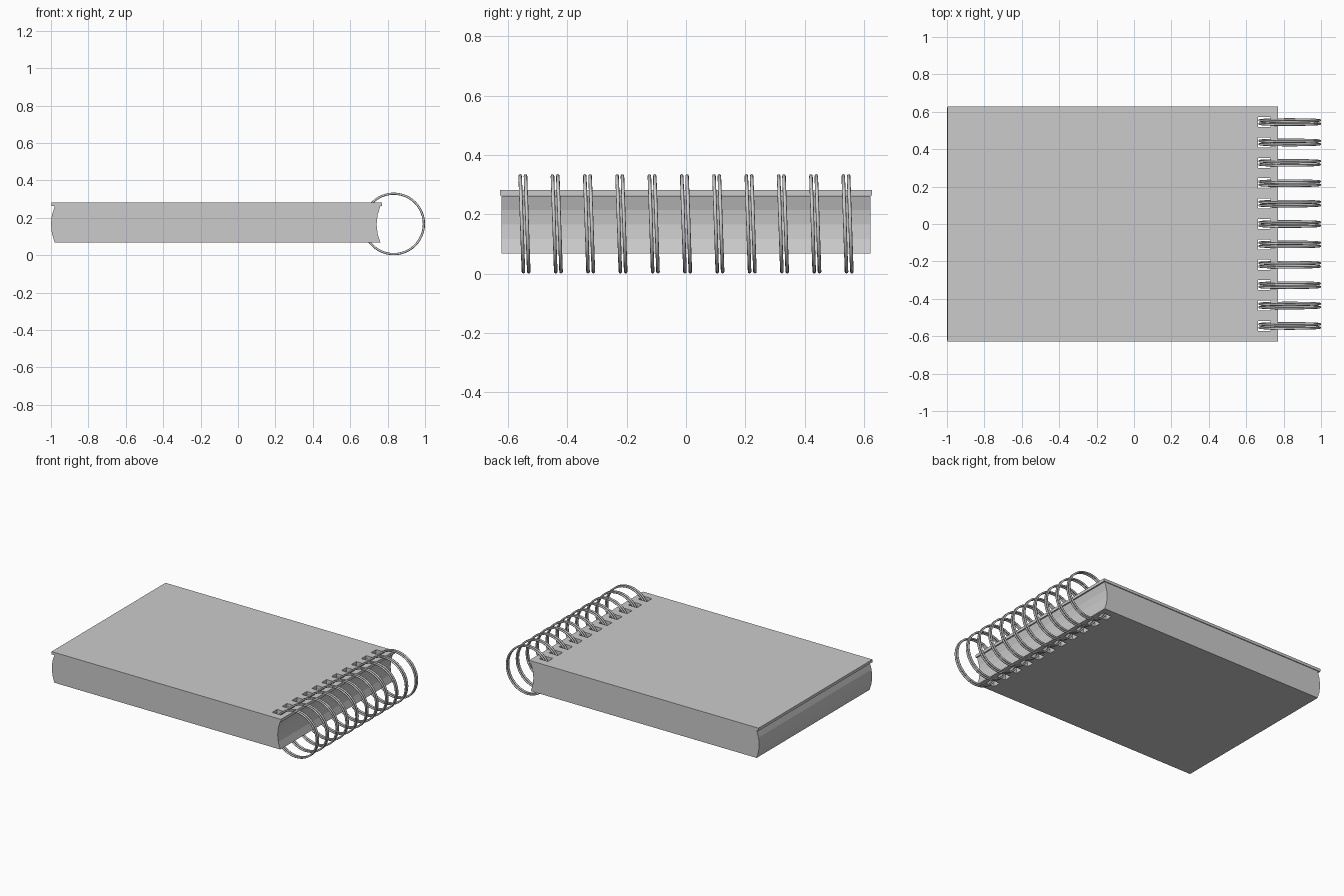
import bpy, bmesh, math
from mathutils import Matrix

if "Cube" in bpy.data.objects:
    bpy.data.objects.remove(bpy.data.objects["Cube"])

grey = bpy.data.materials.new("plain grey")
grey.diffuse_color = (0.6, 0.6, 0.6, 1)
grey.use_nodes = True
grey.node_tree.nodes["Principled BSDF"].inputs["Base Color"].default_value = grey.diffuse_color

RING_Y = [(i - 5) * 0.109 for i in range(11)]
CX, CZ = 0.8325, 0.1675          # ring centre
R_WIRE = 0.006
R_RING = 0.1675 - R_WIRE


def make_object(name, bm):
    bmesh.ops.recalc_face_normals(bm, faces=bm.faces)
    mesh = bpy.data.meshes.new(name)
    bm.to_mesh(mesh)
    bm.free()
    mesh.materials.append(grey)
    obj = bpy.data.objects.new(name, mesh)
    bpy.context.collection.objects.link(obj)
    return obj


def add_box(bm, x0, x1, y0, y1, z0, z1):
    m = Matrix.Translation(((x0 + x1) / 2, (y0 + y1) / 2, (z0 + z1) / 2))
    m = m @ Matrix.Diagonal((x1 - x0, y1 - y0, z1 - z0, 1))
    bmesh.ops.create_cube(bm, size=1, matrix=m)


def extrude_profile(bm, points, half_y):
    face = bm.faces.new([bm.verts.new((x, -half_y, z)) for x, z in points])
    ext = bmesh.ops.extrude_face_region(bm, geom=[face])["geom"]
    verts = [v for v in ext if isinstance(v, bmesh.types.BMVert)]
    bmesh.ops.translate(bm, verts=verts, vec=(0, 2 * half_y, 0))


def add_ring(bm, y, skew, segs=48, sides=8):
    # wire circle in the xz plane, leaning so its top sits at lower y
    loops = []
    for i in range(segs):
        a = 2 * math.pi * i / segs
        loop = []
        for j in range(sides):
            b = 2 * math.pi * j / sides
            r = R_RING + R_WIRE * math.cos(b)
            loop.append(bm.verts.new((CX + r * math.cos(a),
                                      y - skew * math.sin(a) + R_WIRE * math.sin(b),
                                      CZ + r * math.sin(a))))
        loops.append(loop)
    for i in range(segs):
        p, q = loops[i], loops[(i + 1) % segs]
        for j in range(sides):
            k = (j + 1) % sides
            bm.faces.new((p[j], q[j], q[k], p[k]))


# page block: both ends curve the same way, bulging left
bm = bmesh.new()
Z0, Z1 = 0.068, 0.262
curve = [(-0.02 * (1 - t * t), Z0 + (Z1 - Z0) * (t + 1) / 2)
         for t in (-1, -0.5, 0, 0.5, 1)]
profile = [(0.761 + d, z) for d, z in curve]
profile += [(-0.98 + d, z) for d, z in reversed(curve)]
extrude_profile(bm, profile, 0.622)
pages = make_object("page_block", bm)

# cover board on top, slightly oversize
bm = bmesh.new()
add_box(bm, -0.998, 0.77, -0.627, 0.627, 0.2625, 0.282)
cover = make_object("cover", bm)

# punched holes through cover and pages
bm = bmesh.new()
for y in RING_Y:
    add_box(bm, 0.664, 0.731, y - 0.027, y + 0.027, -0.1, 0.5)
punch = make_object("hole_punch", bm)
punch.hide_render = True
for obj in (pages, cover):
    mod = obj.modifiers.new("holes", 'BOOLEAN')
    mod.operation = 'DIFFERENCE'
    mod.solver = 'EXACT'
    mod.object = punch
    bpy.context.view_layer.objects.active = obj
    bpy.ops.object.modifier_apply(modifier=mod.name)
bpy.data.objects.remove(punch)

# paired binding rings
bm = bmesh.new()
for y in RING_Y:
    for dy in (-0.009, 0.009):
        add_ring(bm, y + dy, 0.0055)
rings = make_object("binding_rings", bm)
for p in rings.data.polygons:
    p.use_smooth = True
